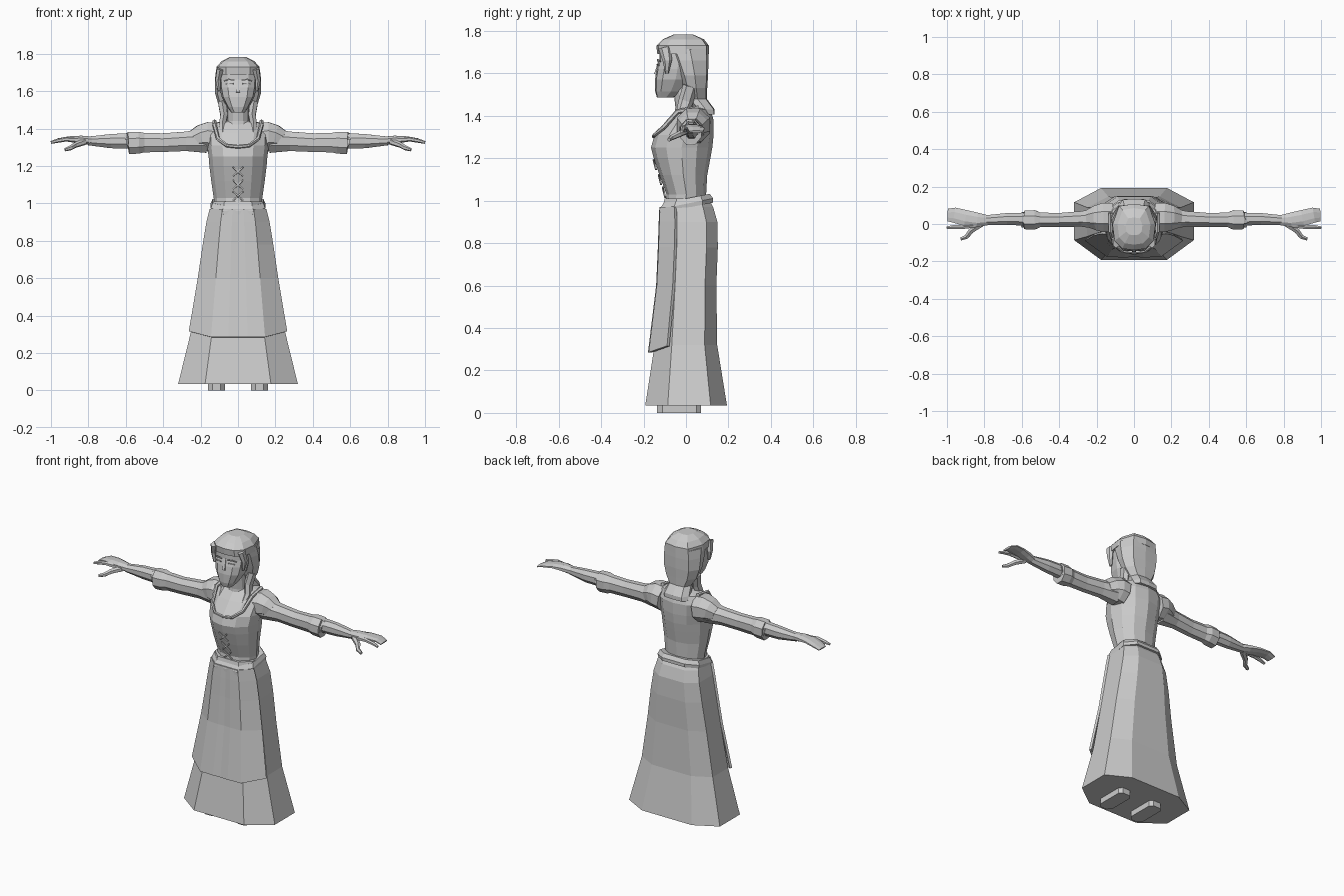
import bpy, bmesh, math
from mathutils import Vector

grey = bpy.data.materials.new("plain grey")
grey.diffuse_color = (0.6, 0.6, 0.6, 1)

# Outline templates: (x factor of half width, y factor; negative = front)
ROUND = [(math.sin(math.tau * i / 12), -math.cos(math.tau * i / 12)) for i in range(12)]
OCTAGON = [(0, -1), (.55, -1), (1, -.45), (1, .6), (.55, 1), (0, 1),
           (-.55, 1), (-1, .6), (-1, -.45), (-.55, -1)]
FACE = [(0, -1), (.55, -.93), (.9, -.6), (1, .1), (.7, .9), (0, 1),
        (-.7, .9), (-1, .1), (-.9, -.6), (-.55, -.93)]


def skin(name, rings, cap=True, closed=True):
    """Bridge matching rings of points into one object."""
    bm = bmesh.new()
    rows = [[bm.verts.new(p) for p in r] for r in rings]
    n = len(rows[0])
    for a, b in zip(rows, rows[1:]):
        for i in range(n if closed else n - 1):
            j = (i + 1) % n
            bm.faces.new((a[i], a[j], b[j], b[i]))
    if cap and closed:
        bm.faces.new(rows[0])
        bm.faces.new(rows[-1])
    bmesh.ops.recalc_face_normals(bm, faces=bm.faces)
    me = bpy.data.meshes.new(name)
    bm.to_mesh(me)
    bm.free()
    me.materials.append(grey)
    ob = bpy.data.objects.new(name, me)
    bpy.context.collection.objects.link(ob)
    return ob


def loft(name, levels, shape, tilt=0):
    """Stack outlines from (z, half width, front y, back y)."""
    rings = []
    for z, w, f, b in levels:
        m, h = (f + b) / 2, (b - f) / 2
        rings.append([(x * w, m + y * h, z + tilt * (m + y * h)) for x, y in shape])
    return skin(name, rings)


def limb(name, path, side=1, sides=8):
    """Tube through (x, y, z, horizontal radius, other radius)."""
    pts = [Vector((p[0] * side, p[1], p[2])) for p in path]
    d = pts[-1] - pts[0]
    up = Vector((0, 1, 0)) if abs(d.z) > max(abs(d.x), abs(d.y)) else Vector((0, 0, 1))
    rings = []
    for i, p in enumerate(pts):
        t = (pts[min(i + 1, len(pts) - 1)] - pts[max(i - 1, 0)]).normalized()
        u = up.cross(t).normalized()
        v = t.cross(u)
        ru, rv = path[i][3:]
        rings.append([p + u * ru * math.cos(a) + v * rv * math.sin(a)
                      for a in (math.tau * (k + .5) / sides for k in range(sides))])
    return skin(name, rings)


# Skirt with a closed hem
skirt = [(.035, .32, -.192, .193), (.32, .25, -.148, .147), (.6, .207, -.125, .143),
         (.78, .18, -.117, .15), (.9, .16, -.113, .148), (.97, .143, -.11, .128),
         (1.01, .132, -.10, .105)]
loft("skirt", skirt, OCTAGON)

# Apron wraps the front three panels of the skirt, hem dipping in the middle
apron = []
for z, w, f, b in [(.315, .255, -.163, .147)] + skirt[2:6]:
    m, h = (f + b) / 2, (b - f) / 2
    dip = -.03 if z < .4 else 0
    apron.append([(x * (w + .004), m + y * h - .006, z + (dip if abs(x) < .6 else 0))
                  for x, y in [(-1, -.45), (-.55, -1), (-.2, -1.02), (0, -1),
                               (.2, -1.02), (.55, -1), (1, -.45)]])
ob = skin("apron", apron, closed=False)
mod = ob.modifiers.new("thickness", "SOLIDIFY")
mod.thickness = .014
mod.offset = 0

# Bodice, belt and neck
loft("bodice", [(.96, .125, -.10, .095), (1.03, .13, -.092, .095), (1.12, .143, -.125, .1),
                (1.2, .153, -.152, .115), (1.25, .157, -.165, .124), (1.31, .165, -.148, .13),
                (1.38, .17, -.09, .13), (1.43, .13, -.045, .115), (1.44, .08, -.03, .08)], ROUND)
loft("belt", [(.965, .143, -.125, .128), (.985, .146, -.125, .128),
              (1.01, .136, -.105, .112)], OCTAGON, tilt=.2)
loft("neck", [(1.36, .075, -.06, .06), (1.44, .056, -.05, .05), (1.53, .056, -.06, .04)], ROUND)

# Crossed laces on the bodice front
for z, y in ((1.17, -.147), (1.10, -.123), (1.04, -.104)):
    for s in (-1, 1):
        limb("lace", [(-.027 * s, y + .006, z - .024, .005, .005),
                      (0, y, z, .005, .006),
                      (.027 * s, y - .006, z + .024, .005, .005)], sides=4)

# Head and facial features
loft("face", [(1.485, .035, -.137, -.06), (1.515, .058, -.145, -.01), (1.57, .088, -.146, .03),
              (1.62, .098, -.138, .04), (1.66, .1, -.126, .04), (1.73, .1, -.125, .04)], FACE)
limb("nose", [(0, -.124, 1.66, .007, .008), (0, -.145, 1.595, .014, .008)], sides=4)

# Hair: crown, back hair flowing onto the shoulders
loft("hair_crown", [(1.69, .118, -.135, .108), (1.73, .115, -.14, .108), (1.76, .088, -.11, .085),
                    (1.782, .045, -.06, .035)], FACE)
loft("hair_back", [(1.405, .085, .075, .135), (1.43, .085, .04, .135), (1.48, .072, .0, .098),
                   (1.53, .105, -.015, .1), (1.59, .123, -.035, .104),
                   (1.66, .124, -.065, .106), (1.715, .117, -.09, .106)], FACE)

for s in (-1, 1):
    side = "left" if s > 0 else "right"
    # Brows and lids
    limb(side + "_brow", [(.02, -.134, 1.658, .004, .005), (.05, -.133, 1.664, .004, .005),
                          (.075, -.12, 1.655, .003, .004)], s, 4)
    limb(side + "_eyelid", [(.025, -.136, 1.64, .004, .004), (.065, -.127, 1.638, .004, .004)], s, 4)
    # Hair at the temple and beside the neck
    limb(side + "_temple_hair", [(.095, -.1, 1.72, .02, .03), (.107, -.088, 1.66, .016, .022),
                                 (.1, -.09, 1.6, .008, .008)], s, 6)
    limb(side + "_neck_lock", [(.085, .02, 1.54, .025, .035), (.075, .0, 1.47, .022, .035),
                               (.085, -.02, 1.41, .02, .03), (.08, -.075, 1.36, .012, .012)], s, 6)
    # Neckline trim
    limb(side + "_neckline", [(.125, .06, 1.437, .012, .012), (.125, -.04, 1.42, .012, .012),
                              (.107, -.105, 1.345, .01, .012), (.06, -.148, 1.31, .008, .01),
                              (0, -.153, 1.303, .008, .01)], s, 6)
    # Arm: shoulder cap, sleeve, cuff, forearm
    limb(side + "_shoulder_cap", [(.12, .035, 1.35, .085, .085), (.165, .035, 1.357, .085, .084),
                                  (.2, .033, 1.352, .072, .072), (.24, .03, 1.338, .052, .056)], s)
    limb(side + "_sleeve", [(.17, .03, 1.335, .065, .07), (.28, .027, 1.332, .045, .056),
                            (.4, .022, 1.325, .04, .054), (.53, .022, 1.325, .043, .057)], s)
    limb(side + "_cuff", [(.5, .022, 1.325, .042, .056), (.53, .022, 1.325, .056, .063),
                          (.585, .022, 1.322, .054, .064), (.595, .022, 1.322, .045, .053),
                          (.575, .022, 1.325, .036, .042)], s)
    limb(side + "_forearm", [(.56, .025, 1.335, .038, .045), (.68, .027, 1.333, .034, .041),
                             (.8, .02, 1.334, .028, .025)], s)
    # Hand: flat grouped fingers, pointing finger and thumb
    limb(side + "_hand", [(.78, .02, 1.334, .028, .025), (.84, .022, 1.342, .042, .022),
                          (.9, .032, 1.346, .046, .014), (.96, .047, 1.34, .044, .009),
                          (.995, .048, 1.325, .036, .006)], s)
    limb(side + "_pointing_finger", [(.85, -.005, 1.338, .016, .016), (.92, -.016, 1.343, .013, .012),
                                     (.965, -.016, 1.335, .012, .011), (1, -.02, 1.326, .008, .008)], s, 6)
    limb(side + "_thumb", [(.82, .0, 1.33, .02, .018), (.87, -.035, 1.312, .016, .015),
                           (.895, -.068, 1.297, .013, .013), (.925, -.08, 1.287, .009, .009)], s, 6)
    # Shoe below the hem
    rings = [[(s * .115 + x * .045, -.033 + y * .103, z)
              for x, y in [(-.5, -1), (.5, -1), (1, -.75), (1, .8), (.6, 1),
                           (-.6, 1), (-1, .8), (-1, -.75)]] for z in (0, .06)]
    skin(side + "_shoe", rings)
